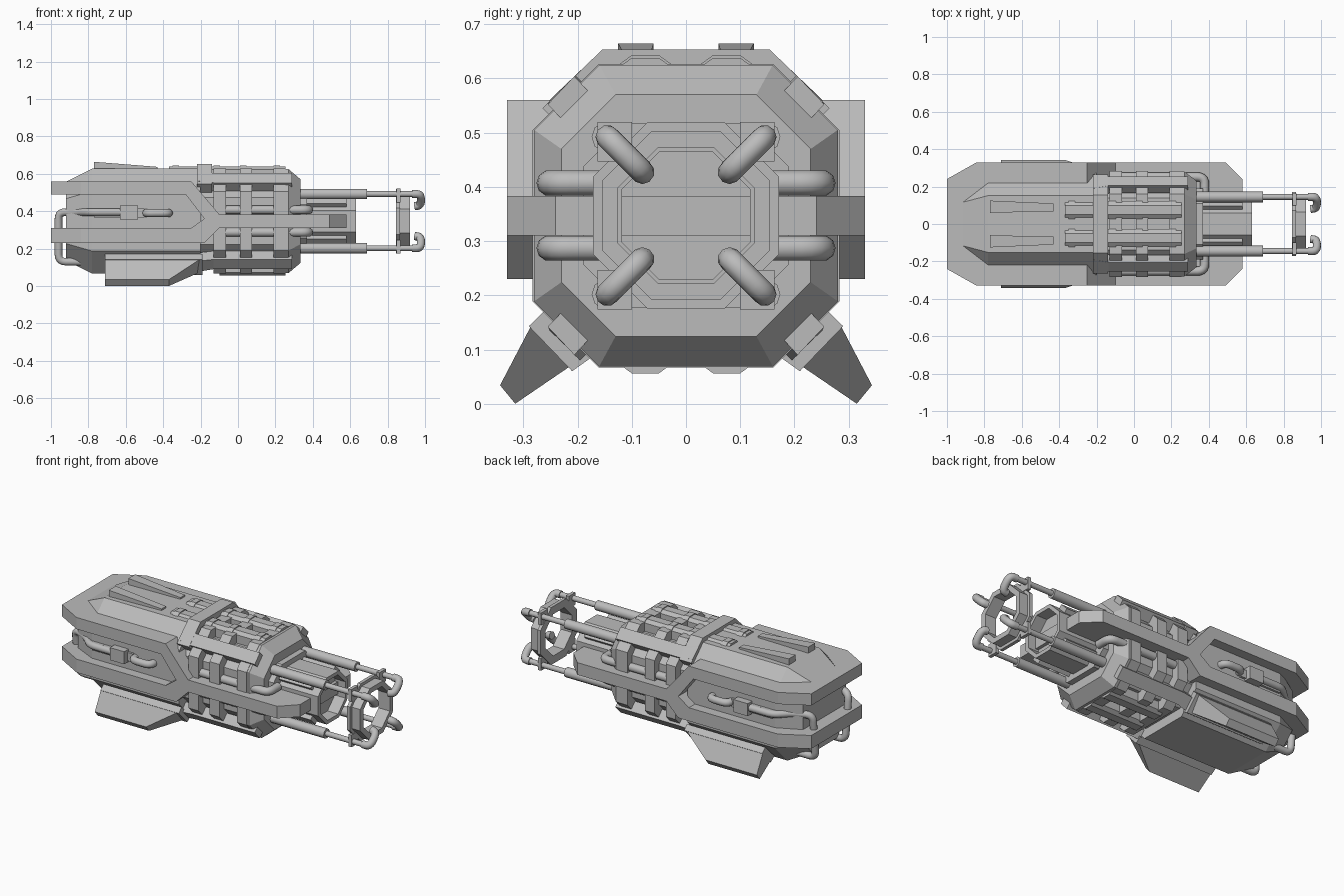
import bpy, bmesh, math
from mathutils import Vector

if "Cube" in bpy.data.objects:
    bpy.data.objects.remove(bpy.data.objects["Cube"])

C = 0.347  # height of the long axis
grey = bpy.data.materials.new("gunmetal grey")
grey.diffuse_color = (0.5, 0.5, 0.5, 1)
grey.use_nodes = True
grey.node_tree.nodes["Principled BSDF"].inputs["Base Color"].default_value = grey.diffuse_color


def loft(name, sections, closed=False):
    """Skin a list of equal-length point loops; cap the ends unless closed."""
    bm = bmesh.new()
    rows = [[bm.verts.new(p) for p in s] for s in sections]
    n = len(rows[0])
    pairs = list(zip(rows, rows[1:])) + ([(rows[-1], rows[0])] if closed else [])
    for a, b in pairs:
        for i in range(n):
            j = (i + 1) % n
            bm.faces.new((a[i], a[j], b[j], b[i]))
    if not closed:
        bm.faces.new(rows[0])
        bm.faces.new(rows[-1])
    bmesh.ops.recalc_face_normals(bm, faces=bm.faces)
    me = bpy.data.meshes.new(name)
    bm.to_mesh(me)
    bm.free()
    me.materials.append(grey)
    ob = bpy.data.objects.new(name, me)
    bpy.context.collection.objects.link(ob)
    return ob


def along_x(name, pts, x0, x1):
    return loft(name, [[(x, y, z) for y, z in pts] for x in (x0, x1)])


def box(name, x0, x1, y0, y1, z0, z1):
    return along_x(name, [(y0, z0), (y1, z0), (y1, z1), (y0, z1)], x0, x1)


def octagon(x, hy, hz, ch):
    q = [(hy, hz - ch), (hy - ch, hz), (ch - hy, hz), (-hy, hz - ch),
         (-hy, ch - hz), (ch - hy, -hz), (hy - ch, -hz), (hy, ch - hz)]
    return [(x, y, C + z) for y, z in q]


def ring(name, x0, x1, outer, inner):
    o, i = (outer, outer, outer * 0.586), (inner, inner, inner * 0.586)
    return loft(name, [octagon(x0, *o), octagon(x1, *o), octagon(x1, *i), octagon(x0, *i)], True)


def pipe(name, pts, r, bend=0.04, res=3):
    """Round tube along a path with rounded corners."""
    pts = [Vector(p) for p in pts]
    path = [pts[0]]
    for a, p, b in zip(pts, pts[1:], pts[2:]):
        s = p + (a - p).normalized() * min(bend, (a - p).length * 0.49)
        e = p + (b - p).normalized() * min(bend, (b - p).length * 0.49)
        for k in range(6):
            t = k / 5
            path.append(s * (1 - t) ** 2 + p * 2 * t * (1 - t) + e * t * t)
    path.append(pts[-1])
    cu = bpy.data.curves.new(name, 'CURVE')
    cu.dimensions = '3D'
    cu.bevel_depth, cu.bevel_resolution, cu.use_fill_caps = r, res, True
    sp = cu.splines.new('POLY')
    sp.points.add(len(path) - 1)
    for q, p in zip(sp.points, path):
        q.co = (*p, 1)
    cu.materials.append(grey)
    ob = bpy.data.objects.new(name, cu)
    bpy.context.collection.objects.link(ob)
    bpy.ops.object.select_all(action='DESELECT')
    ob.select_set(True)
    bpy.context.view_layer.objects.active = ob
    bpy.ops.object.convert(target='MESH')
    bpy.ops.object.shade_smooth_by_angle(angle=math.radians(40))


# Forked side frame: side profile trimmed to a plan with cut corners
fork = [(-1, .56), (-.25, .56), (-.10, .383), (.58, .383), (.58, .31), (-.10, .31), (-.18, .23),
        (-1, .23), (-1, .31), (-.25, .31), (-.18, .36), (-.28, .49), (-1, .49)]
frame = loft("side_frame", [[(x, y, z) for x, z in fork] for y in (-.33, .33)])
plan = [(-1.0, -.24), (-.84, -.33), (.49, -.33), (.58, -.24),
        (.58, .24), (.49, .33), (-.84, .33), (-1.0, .24)]
cut = loft("frame_trim_helper", [[(x * 1.0005, y * 1.0005, z) for x, y in plan] for z in (.1, .7)])
mod = frame.modifiers.new("trim", 'BOOLEAN')
mod.operation, mod.object, mod.solver = 'INTERSECT', cut, 'EXACT'
bpy.context.view_layer.objects.active = frame
bpy.ops.object.modifier_apply(modifier="trim")
bpy.data.objects.remove(cut)

# Rear housing, mid core, front flange and neck
loft("rear_housing", [octagon(-.92, .205, .21, .09), octagon(-.78, .272, .28, .12),
                      octagon(-.2, .272, .28, .12)])
loft("mid_core", [octagon(-.22, .24, .225, .1), octagon(.3, .24, .225, .1)])
loft("front_flange", [octagon(.245, .28, .278, .12), octagon(.27, .28, .278, .12),
                      octagon(.335, .23, .223, .1)])
loft("neck", [octagon(.3, .19, .17, .08), octagon(.37, .19, .17, .08)])

# Wrap-around bands
for i, x in enumerate((-.13, .01, .19)):
    loft(f"band_{i}", [octagon(x, .283, .28, .122), octagon(x + .065, .283, .28, .122)])

# Raised collar over the top
along_x("top_collar", [(-.155, .653), (.155, .653), (.265, .545), (.22, .5), (-.22, .5),
                       (-.265, .545)], -.22, -.14)

# Barrel and muzzle rings
ring("barrel", .3, .63, .14, .118)
loft("barrel_plug", [octagon(.3, .12, .12, .07), octagon(.56, .12, .12, .07)])
ring("muzzle_flange", .845, .865, .172, .125)
ring("muzzle_ring", .865, .92, .155, .125)

for sy in (-1, 1):
    for sz in (-1, 1):
        tag = ("left" if sy > 0 else "right") + ("_upper" if sz > 0 else "_lower")

        def P(y, z):  # offset from axis into this quadrant
            return (sy * y, C + sz * z)

        # Diagonal beams on the chamfers
        d = [P(.165, .213), P(.206, .257), P(.255, .205), P(.212, .16)]
        dm = [P(.15, .23), P(.19, .272), P(.25, .215), P(.21, .17)]
        loft("beam_" + tag, [[(x, *p) for p in s] for x, s in
                             ((-.22, dm), (-.13, d), (.29, d))])
        # Barrel support blocks
        along_x("barrel_block_" + tag, [P(.07, .115), P(.095, .14), P(.14, .095), P(.115, .07)],
                .3, .58)
        # Rods with hooked ends
        y, z = P(.145, .145)
        pipe("rod_sleeve_" + tag, [(.3, y, z), (.69, y, z)], .029)
        pipe("rod_" + tag, [(.66, y, z), (.95, y, z)], .016)
        pipe("rod_hook_" + tag, [(.93, y, z), (.978, y, z), (.978, *P(.085, .085)),
                                 (.945, *P(.08, .08))], .022)
        box("rod_clamp_" + tag, .848, .868, *sorted((sy * .1, sy * .163)),
            *sorted((C + sz * .1, C + sz * .173)))
        # Side tubes that bend into the neck
        ty, tz = P(.252, .06)
        pipe("side_tube_" + tag, [(-.1, ty, tz), (.378, ty, tz), (.378, sy * .16, tz)], .024)
        # Faceted bars on the top and underside
        bar = [P(.028, .2), P(.028, .275), P(.05, .291), P(.1, .291), P(.122, .275), P(.122, .2)]
        along_x("bar_" + tag, bar, -.1 if sz < 0 else -.37, .255)
        if sz > 0:
            for k, x in enumerate((-.35, -.13, .01, .19)):
                along_x(f"bar_clip_{k}_" + tag, [(p, q + .005) for p, q in bar], x, x + .035)

    side = "left" if sy > 0 else "right"
    # Wedge strips on the rear top
    loft("top_strip_" + side, [
        [(-.77, sy * .06, .61), (-.77, sy * .125, .61), (-.77, sy * .125, .664), (-.77, sy * .06, .664)],
        [(-.43, sy * .068, .61), (-.43, sy * .11, .61), (-.43, sy * .11, .637), (-.43, sy * .068, .637)]])
    # Pipes and junction box in the fork notch
    pipe("rear_pipe_" + side, [(-.84, sy * .14, .13), (-.96, sy * .14, .13), (-.96, sy * .17, .395),
                               (-.86, sy * .21, .395), (-.78, sy * .288, .395),
                               (-.6, sy * .288, .395)], .021)
    box("junction_box_" + side, -.63, -.535, *sorted((sy * .25, sy * .315)), .355, .43)
    box("junction_base_" + side, -.77, -.5, *sorted((sy * .25, sy * .285)), .365, .415)
    pipe("loop_pipe_" + side, [(-.49, sy * .25, .39), (-.49, sy * .306, .39), (-.37, sy * .306, .39),
                               (-.37, sy * .25, .39)], .022)
    # Splayed lower fins on mounting plates
    a, b, t, u = (sy * .285, .145), (sy * .205, .075), (sy * .343, .034), (sy * .315, 0)
    loft("fin_" + side, [[(-.71, *a), (-.2, *a), (-.2, *b), (-.71, *b)],
                         [(-.71, *t), (-.37, *t), (-.37, *u), (-.71, *u)]])
    along_x("fin_mount_" + side, [(sy * .262, .17), (sy * .29, .143), (sy * .21, .06),
                                  (sy * .175, .085)], -.71, -.19)
